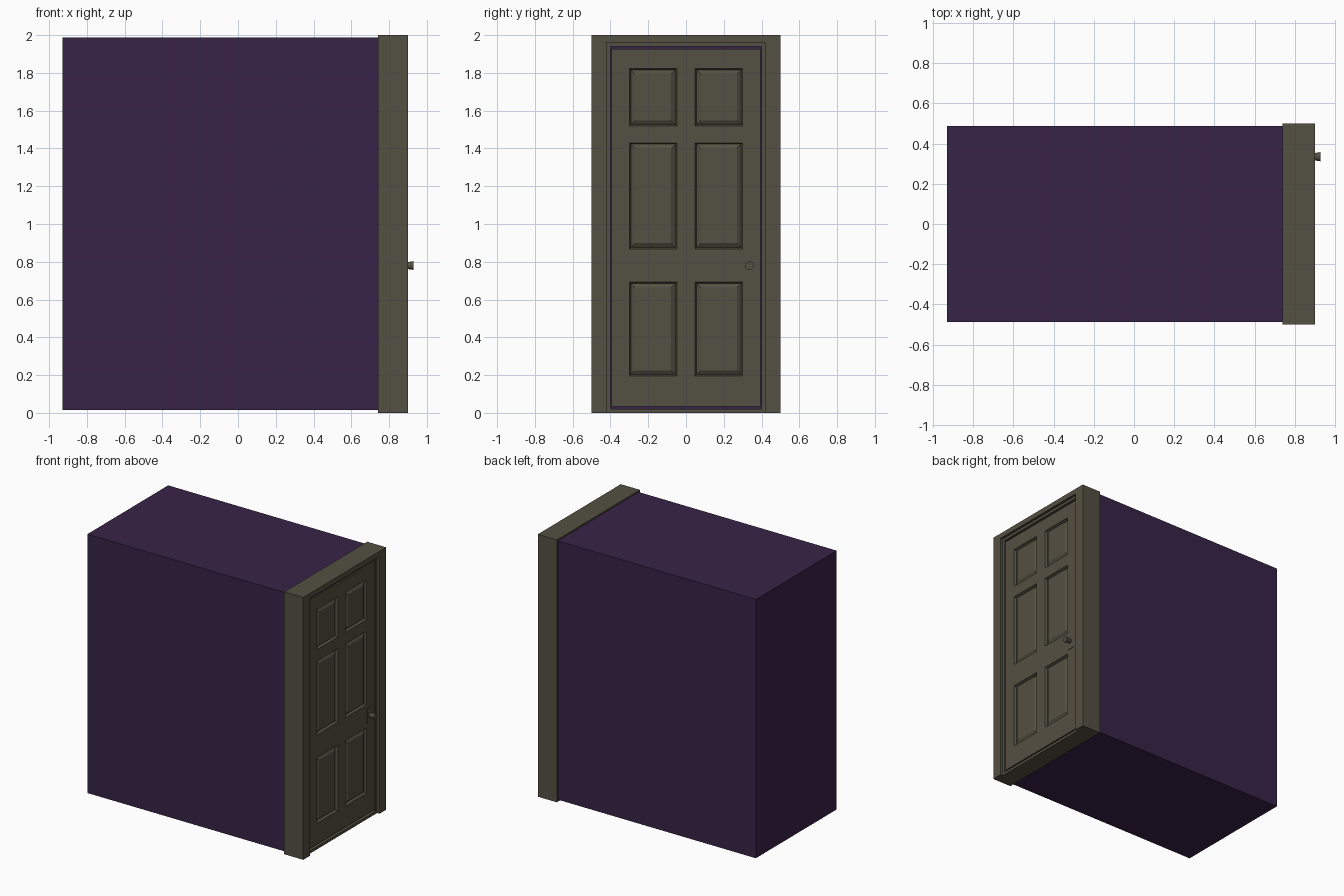
import bpy, bmesh, math
from mathutils import Matrix, Vector

if "Cube" in bpy.data.objects:
    bpy.data.objects.remove(bpy.data.objects["Cube"])


def material(name, rgb):
    m = bpy.data.materials.new(name)
    m.diffuse_color = (*rgb, 1)
    m.use_nodes = True
    m.node_tree.nodes["Principled BSDF"].inputs["Base Color"].default_value = m.diffuse_color
    return m


OLIVE = material("olive wood", (0.088, 0.079, 0.054))
PURPLE = material("dark purple", (0.039, 0.017, 0.064))


def finish(name, bm, mat):
    bmesh.ops.recalc_face_normals(bm, faces=bm.faces)
    me = bpy.data.meshes.new(name)
    bm.to_mesh(me)
    bm.free()
    ob = bpy.data.objects.new(name, me)
    bpy.context.collection.objects.link(ob)
    me.materials.append(mat)
    return ob


def add_box(bm, x, y, z):
    lo, hi = zip(x, y, z)
    size = [b - a for a, b in zip(lo, hi)]
    mid = [(a + b) / 2 for a, b in zip(lo, hi)]
    mat = Matrix.Translation(mid) @ Matrix.Diagonal((*size, 1))
    return bmesh.ops.create_cube(bm, size=1, matrix=mat)


# Room behind the door: a box open towards the doorway
bm = bmesh.new()
add_box(bm, (-0.93, 0.745), (-0.487, 0.487), (0.015, 1.988))
bm.normal_update()
bmesh.ops.delete(bm, geom=[f for f in bm.faces if f.normal.x > 0.9], context='FACES')
finish("room_box", bm, PURPLE)

# Door frame: posts and head, with a stepped inner stop and a sill
bm = bmesh.new()
for s in (-1, 1):
    add_box(bm, (0.74, 0.90), sorted((s * 0.42, s * 0.50)), (0, 2))
    add_box(bm, (0.74, 0.88), sorted((s * 0.40, s * 0.42)), (0, 1.96))
add_box(bm, (0.74, 0.90), (-0.42, 0.42), (1.96, 2))
add_box(bm, (0.74, 0.88), (-0.40, 0.40), (1.94, 1.96))
add_box(bm, (0.74, 0.88), (-0.40, 0.40), (0, 0.02))
finish("door_frame", bm, OLIVE)

# Door leaf: a grid of rails and stiles, six raised panels
FRONT, BACK = 0.875, 0.83
ys = (-0.395, -0.30, -0.048, 0.048, 0.30, 0.395)
zs = (0.034, 0.195, 0.693, 0.868, 1.43, 1.518, 1.823, 1.927)
bm = bmesh.new()
grid = [[bm.verts.new((FRONT, y, z)) for z in zs] for y in ys]
panels = []
for i in range(len(ys) - 1):
    for j in range(len(zs) - 1):
        f = bm.faces.new((grid[i][j], grid[i + 1][j], grid[i + 1][j + 1], grid[i][j + 1]))
        if i % 2 and j % 2:
            panels.append(f)
bm.normal_update()
rim = [e for e in bm.edges if e.is_boundary]
# edges of the leaf
side = bmesh.ops.extrude_edge_only(bm, edges=rim)["geom"]
bmesh.ops.translate(bm, vec=Vector((BACK - FRONT, 0, 0)),
                    verts=[v for v in side if isinstance(v, bmesh.types.BMVert)])
bmesh.ops.contextual_create(bm, geom=[e for e in bm.edges if e.is_boundary])
# groove, then sloped border up to the raised field
bm.normal_update()
bmesh.ops.inset_individual(bm, faces=panels, thickness=0.011, depth=-0.018)
bmesh.ops.inset_individual(bm, faces=panels, thickness=0.032, depth=0.014)
finish("door_leaf", bm, OLIVE)

# Lock plate
bm = bmesh.new()
add_box(bm, (FRONT - 0.002, FRONT + 0.004), (0.305, 0.375), (0.72, 0.84))
finish("lock_plate", bm, OLIVE)

# Knob: flared round handle
bm = bmesh.new()
place = Matrix.Translation((0.90, 0.335, 0.78)) @ Matrix.Rotation(math.pi / 2, 4, 'Y')
bmesh.ops.create_cone(bm, cap_ends=True, segments=12, radius1=0.014, radius2=0.023,
                      depth=0.056, matrix=place)
finish("knob", bm, OLIVE)
